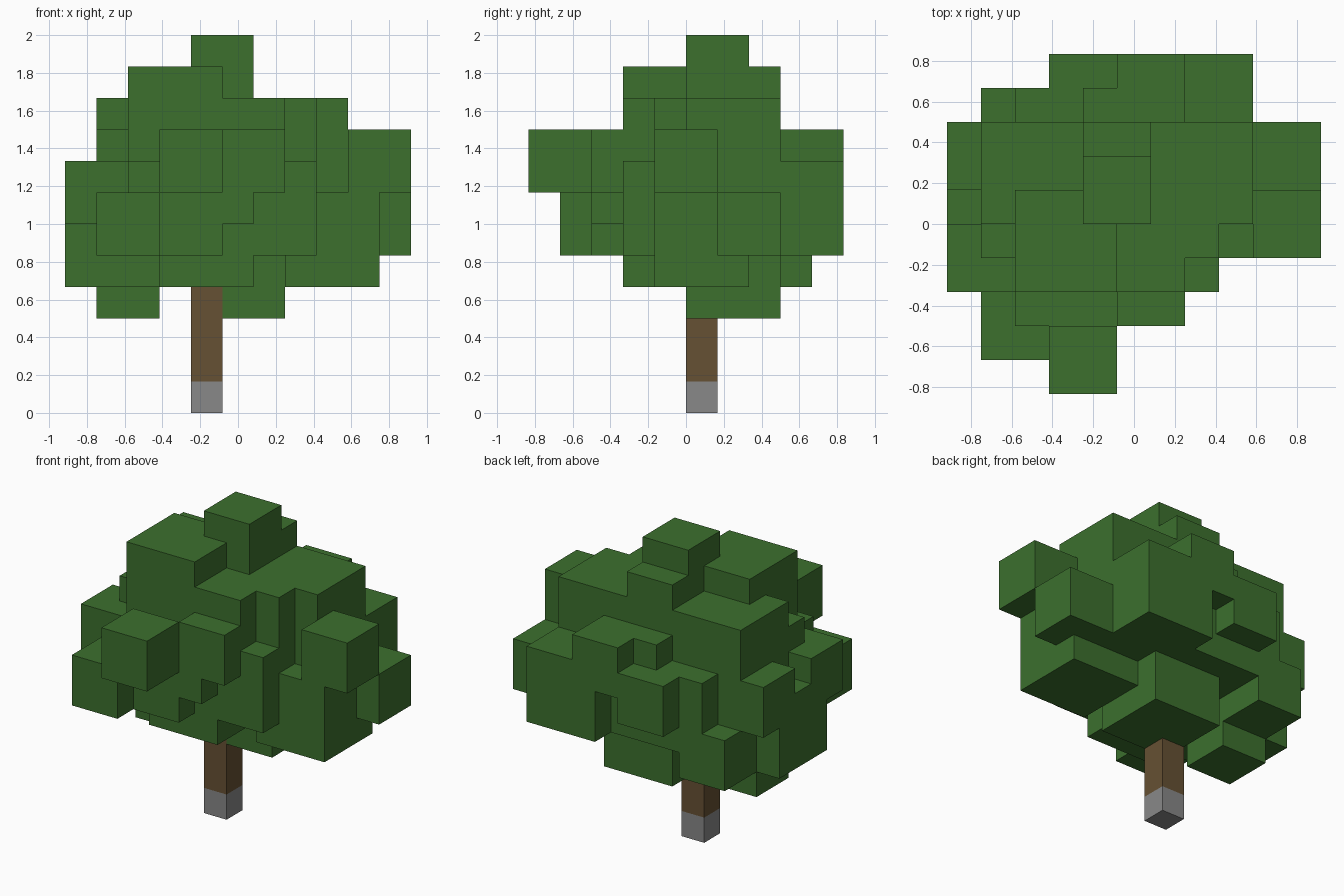
import bpy
import bmesh
from itertools import product
from mathutils import Vector

default = bpy.data.objects.get("Cube")
if default:
    bpy.data.objects.remove(default, do_unlink=True)

UNIT = 1 / 6                     # edge length of one block
ORIGIN = Vector((5.5, 5, 0))     # block coordinates of the model centre


def make_material(name, colour):
    mat = bpy.data.materials.new(name)
    mat.use_nodes = True
    mat.diffuse_color = (*colour, 1)
    mat.node_tree.nodes["Principled BSDF"].inputs["Base Color"].default_value = (*colour, 1)
    return mat


def cube_cells(corner, size):
    """Unit cells filled by a cube of leaves with its lowest corner given."""
    return {tuple(c + o for c, o in zip(corner, offset))
            for offset in product(range(size), repeat=3)}


def build_skin(name, cells, solid, material):
    """Make the outer surface of some cells, leaving out walls against solid cells."""
    bm = bmesh.new()
    for cell in cells:
        for axis, side in product(range(3), (0, 1)):
            neighbour = list(cell)
            neighbour[axis] += 2 * side - 1
            if tuple(neighbour) in solid:
                continue
            u, v = Vector(), Vector()
            u[(axis + 1) % 3] = v[(axis + 2) % 3] = 1
            base = Vector(cell)
            base[axis] += side
            loop = [base, base + u, base + u + v, base + v]
            if not side:
                loop.reverse()
            bm.faces.new([bm.verts.new((p - ORIGIN) * UNIT) for p in loop])
    # Weld the walls and merge the flat areas
    bmesh.ops.remove_doubles(bm, verts=bm.verts, dist=UNIT / 100)
    bmesh.ops.dissolve_limit(bm, angle_limit=0.01, verts=bm.verts, edges=bm.edges)
    mesh = bpy.data.meshes.new(name)
    bm.to_mesh(mesh)
    bm.free()
    mesh.materials.append(material)
    obj = bpy.data.objects.new(name, mesh)
    bpy.context.collection.objects.link(obj)
    return obj


leaf_green = make_material("leaf_green", (0.045, 0.162, 0.027))
bark_brown = make_material("bark_brown", (0.133, 0.082, 0.033))
stone_grey = make_material("stone_grey", (0.246, 0.246, 0.246))

# Large leaf clumps, three blocks wide
LARGE = [
    (2, 3, 8), (1, 5, 7), (6, 5, 7), (4, 3, 7), (5, 4, 7),   # upper crown
    (2, 2, 5), (5, 3, 5), (6, 7, 5), (2, 6, 5), (4, 6, 5),   # middle ring
    (3, 3, 4), (7, 4, 4), (0, 4, 4), (4, 5, 3),              # underside
]
# Small leaf clumps, two blocks wide
SMALL = [
    (4, 5, 10), (4, 6, 9),                                   # top
    (3, 0, 7), (5, 2, 7), (4, 2, 6), (1, 1, 5),              # front
    (9, 4, 7), (9, 6, 5),                                    # left
    (5, 8, 7), (4, 7, 7), (3, 8, 6), (1, 7, 4),              # back
    (0, 3, 6), (0, 6, 6), (1, 4, 7), (1, 5, 3),              # right
]

leaves = set()
for size, corners in ((3, LARGE), (2, SMALL)):
    for corner in corners:
        leaves |= cube_cells(corner, size)

# Trunk column standing on a stone block
foot = {(4, 5, 0)}
trunk = {(4, 5, z) for z in (1, 2, 3)}
leaves -= trunk
solid = leaves | trunk | foot

build_skin("leaf_crown", leaves, solid, leaf_green)
build_skin("trunk", trunk, solid, bark_brown)
build_skin("trunk_base", foot, solid, stone_grey)
